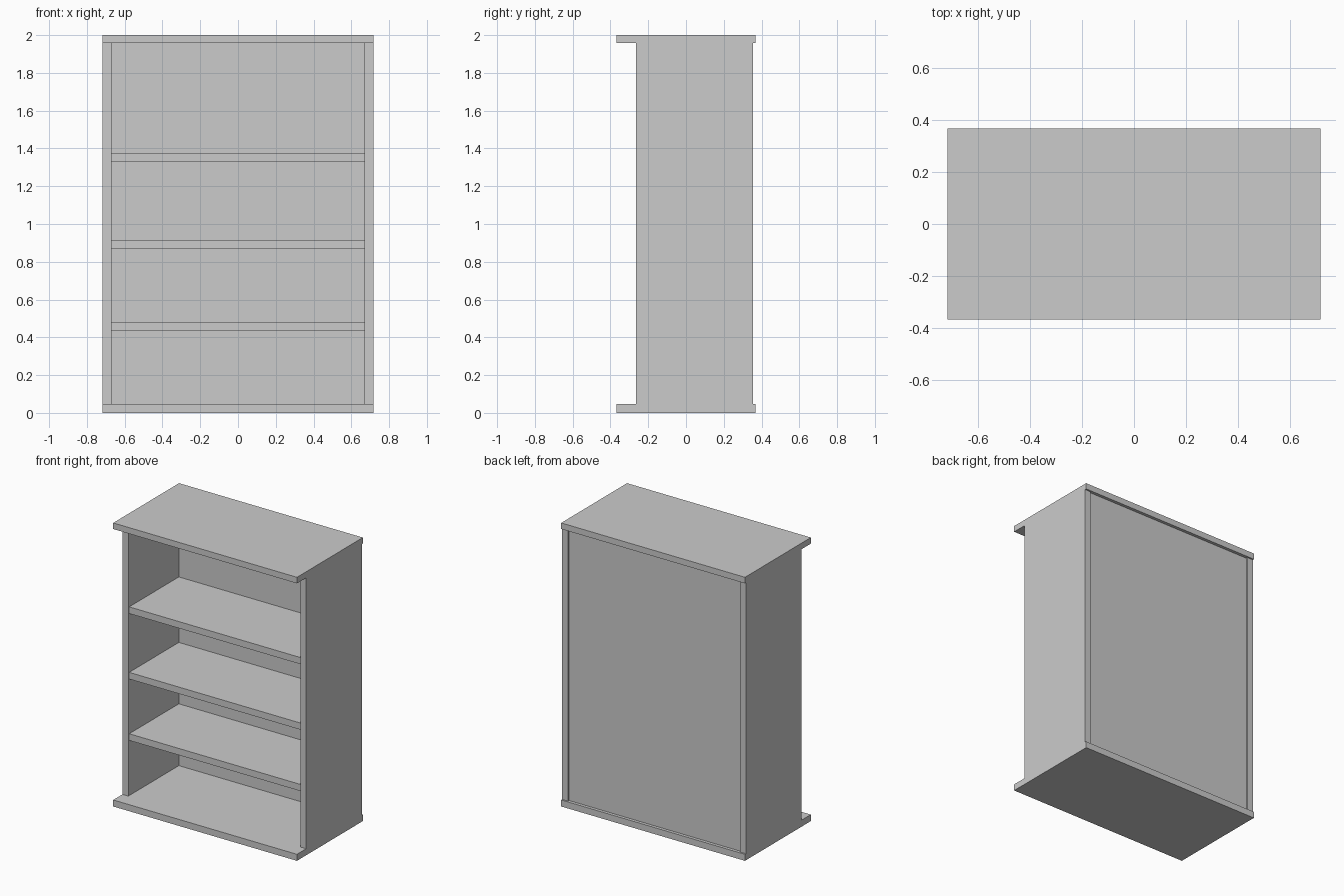
import bpy

if "Cube" in bpy.data.objects:
    bpy.data.objects.remove(bpy.data.objects["Cube"])


def box(name, x0, x1, y0, y1, z0, z1):
    """Add a box spanning the given limits."""
    bpy.ops.mesh.primitive_cube_add(
        size=1, location=((x0 + x1) / 2, (y0 + y1) / 2, (z0 + z1) / 2))
    ob = bpy.context.object
    ob.name = name
    ob.scale = (x1 - x0, y1 - y0, z1 - z0)
    bpy.ops.object.transform_apply(location=False, rotation=False, scale=True)
    return ob


W, D = 0.717, 0.367      # half width and half depth
T = 0.046                # board thickness
IN = W - T               # inner half width

# Top and bottom boards, overhanging at the front
box("bottom_board", -W, W, -D, D, 0, T)
box("top_board", -W, W, -D, D, 2 - T + 0.003, 2)

# Side panels
for side, s in (("left", -1), ("right", 1)):
    xa, xb = sorted((s * IN, s * W))
    box(side + "_side_panel", xa, xb, -0.264, 0.356, T, 2 - T + 0.003)

# Back panel, slightly recessed between the sides
box("back_panel", -IN, IN, 0.299, 0.345, T, 2 - T + 0.003)

# Shelves
for i, z in enumerate((0.435, 0.868, 1.33)):
    box(f"shelf_{i + 1}", -IN, IN, -0.254, 0.299, z, z + 0.047)
